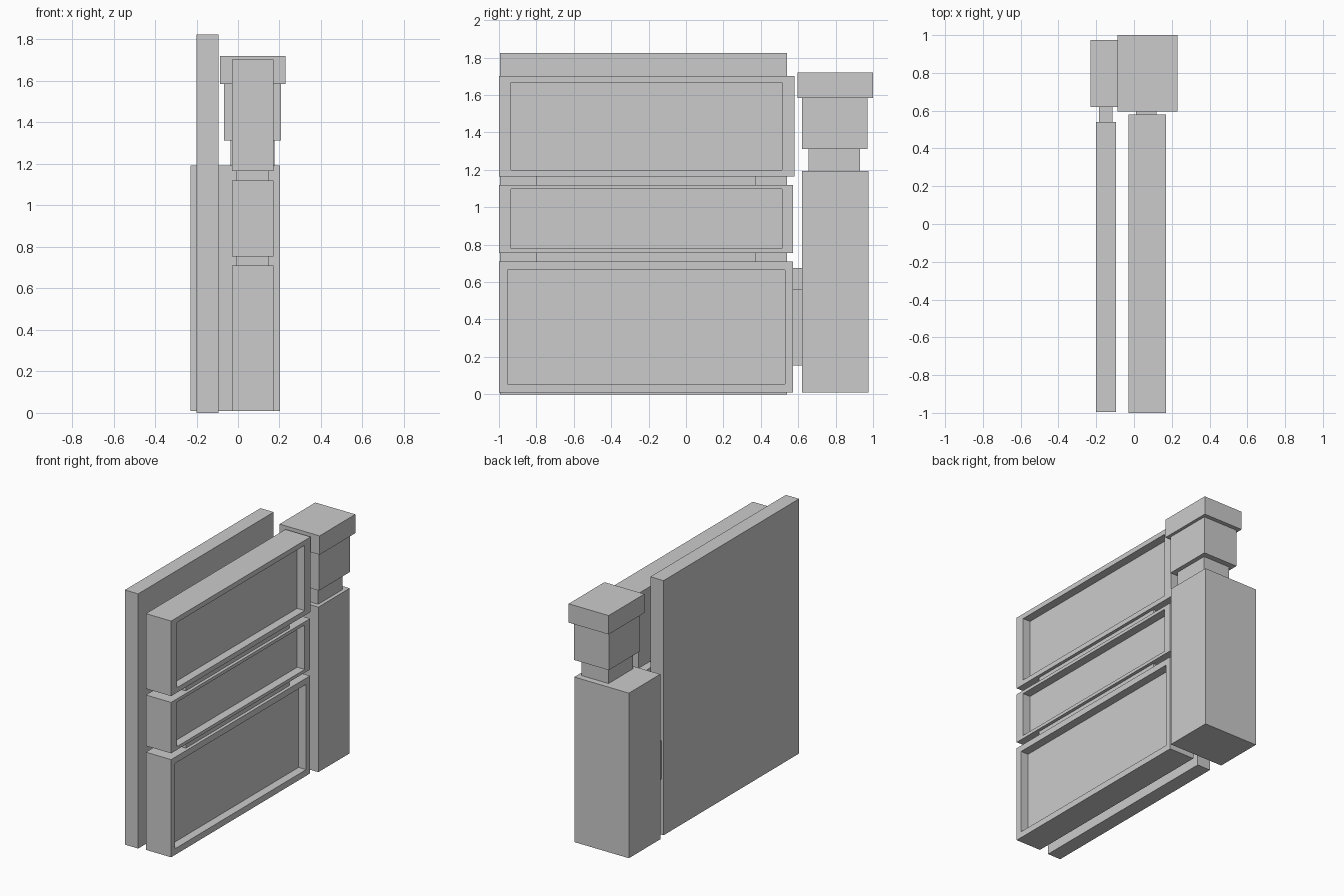
import bpy
import bmesh

if "Cube" in bpy.data.objects:
    bpy.data.objects.remove(bpy.data.objects["Cube"])


def box(name, x, y, z):
    """Box from (min, max) ranges; returns its object."""
    bm = bmesh.new()
    bmesh.ops.create_cube(bm, size=1)
    for v in bm.verts:
        for i, (lo, hi) in enumerate((x, y, z)):
            v.co[i] = lo if v.co[i] < 0 else hi
    mesh = bpy.data.meshes.new(name)
    bm.to_mesh(mesh)
    bm.free()
    obj = bpy.data.objects.new(name, mesh)
    bpy.context.collection.objects.link(obj)
    return obj


def framed_panel(name, y, z, rim=0.063, depth=0.06):
    """Thick panel with a rectangular recess in its +x face."""
    obj = box(name, (-0.03, 0.17), y, z)
    bm = bmesh.new()
    bm.from_mesh(obj.data)
    bm.normal_update()
    face = max(bm.faces, key=lambda f: f.normal.x)
    bmesh.ops.inset_region(bm, faces=[face], thickness=rim)
    floor = bmesh.ops.extrude_discrete_faces(bm, faces=[face])["faces"][0]
    bmesh.ops.translate(bm, verts=floor.verts, vec=(-depth, 0, 0))
    bm.to_mesh(obj.data)
    bm.free()


# Tall plain board behind the panels
box("back_board", (-0.20, -0.095), (-0.995, 0.54), (0, 1.825))

# Stacked recessed panels
framed_panel("lower_panel", (-1, 0.573), (0.01, 0.71))
framed_panel("middle_panel", (-1, 0.573), (0.755, 1.12), rim=0.033)
framed_panel("upper_panel", (-1, 0.58), (1.165, 1.703), rim=0.05)

# The side rims are the same width on every panel
for name in ("middle_panel", "upper_panel"):
    for v in bpy.data.objects[name].data.vertices:
        if -0.99 < v.co.y < 0.56:
            v.co.y = -0.935 if v.co.y < 0 else 0.513

# Spacer strips between panels
for i, (lo, hi) in enumerate(((0.71, 0.755), (1.12, 1.165))):
    box(f"spacer_{i + 1}", (-0.01, 0.147), (-0.80, 0.375), (lo, hi))

# Stepped end post
box("post_shaft", (-0.23, 0.203), (0.62, 0.975), (0.01, 1.193))
box("post_neck", (-0.037, 0.177), (0.655, 0.93), (1.193, 1.312))
box("post_block", (-0.067, 0.208), (0.62, 0.97), (1.312, 1.585))
box("post_cap", (-0.087, 0.23), (0.595, 1.0), (1.585, 1.72))

# Brackets joining the panels and board to the post
box("panel_bracket", (0.01, 0.12), (0.573, 0.62), (0.155, 0.562))
box("board_bracket", (-0.185, -0.115), (0.54, 0.62), (0.40, 0.675))
